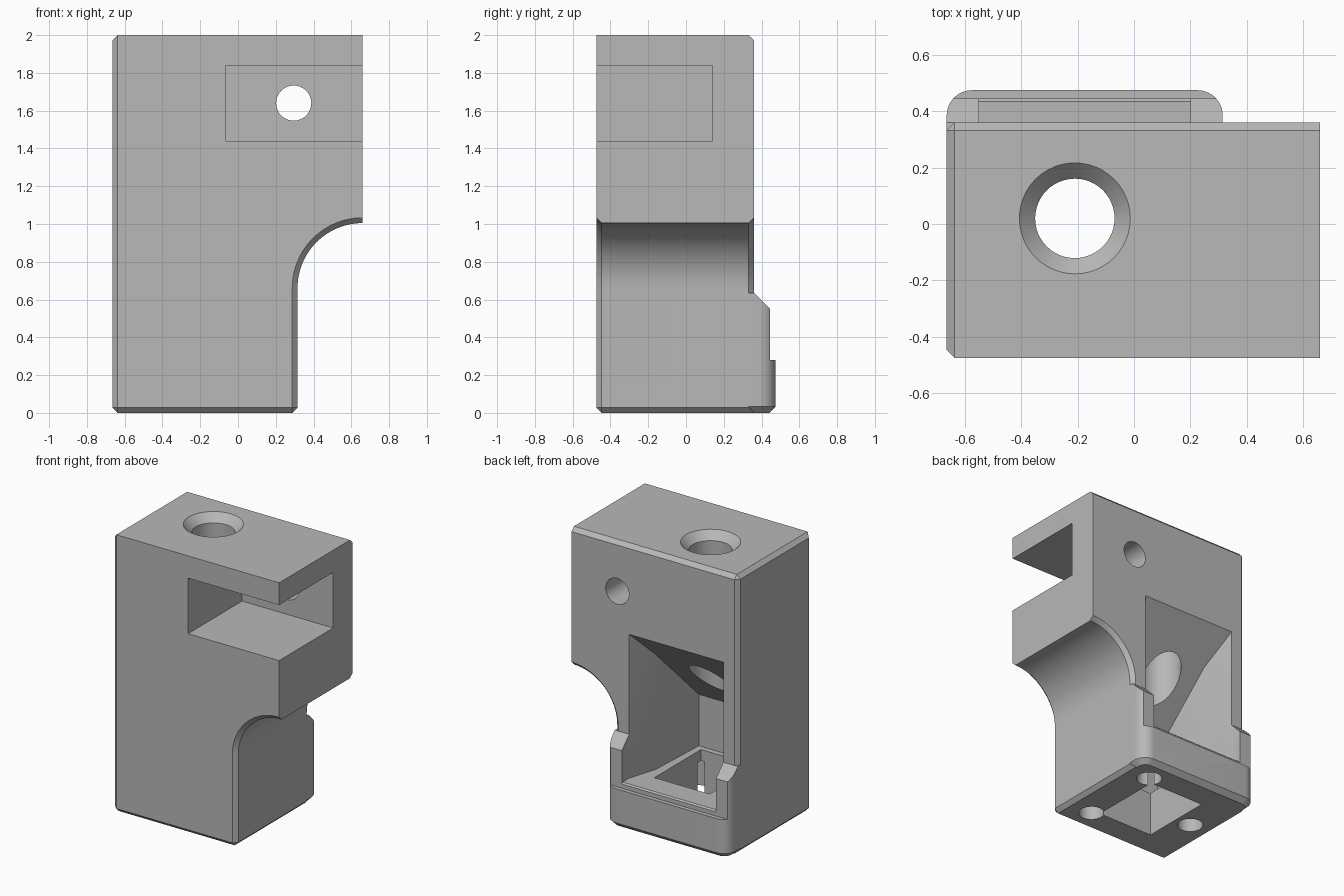
import bpy, bmesh, math
from mathutils import Vector

cube = bpy.data.objects.get("Cube")
if cube:
    bpy.data.objects.remove(cube, do_unlink=True)

grey = bpy.data.materials.new("mid_grey")
grey.use_nodes = True
colour = (0.48, 0.48, 0.48, 1)
grey.diffuse_color = colour
grey.node_tree.nodes["Principled BSDF"].inputs["Base Color"].default_value = colour

AXES = {"x": lambda a, b, d: (d, a, b),
        "y": lambda a, b, d: (a, d, b),
        "z": lambda a, b, d: (a, b, d)}


def link(name, bm):
    bmesh.ops.recalc_face_normals(bm, faces=bm.faces)
    mesh = bpy.data.meshes.new(name)
    bm.to_mesh(mesh)
    bm.free()
    mesh.materials.append(grey)
    obj = bpy.data.objects.new(name, mesh)
    bpy.context.collection.objects.link(obj)
    return obj


def prism(name, outline, axis, low, high, rule=None, width=0.03):
    """Extrude an outline along an axis and chamfer the edges picked by rule."""
    bm = bmesh.new()
    rings = [[bm.verts.new(AXES[axis](a, b, d)) for a, b in outline] for d in (low, high)]
    for ring in rings:
        bm.faces.new(ring)
    n = len(outline)
    for i in range(n):
        j = (i + 1) % n
        bm.faces.new((rings[0][i], rings[0][j], rings[1][j], rings[1][i]))
    bmesh.ops.recalc_face_normals(bm, faces=bm.faces)
    if rule:
        edges = [e for e in bm.edges if rule(e.verts[0].co, e.verts[1].co)]
        bmesh.ops.bevel(bm, geom=edges, offset=width, segments=1, affect="EDGES")
    return link(name, bm)


def arc(cx, cy, r, start, end, steps):
    angles = [math.radians(start + (end - start) * i / steps) for i in range(steps + 1)]
    return [(cx + r * math.cos(t), cy + r * math.sin(t)) for t in angles]


def box(name, x, y, z):
    return prism(name, [(x[0], y[0]), (x[1], y[0]), (x[1], y[1]), (x[0], y[1])], "z", *z)


def cylinder(name, a, b, r, axis, low, high):
    return prism(name, arc(a, b, r, 0, 360, 48)[:-1], axis, low, high)


def combine(target, other, operation):
    mod = target.modifiers.new(operation.lower(), "BOOLEAN")
    mod.operation, mod.solver, mod.object = operation, "EXACT", other
    bpy.context.view_layer.objects.active = target
    bpy.ops.object.modifier_apply(modifier=mod.name)
    bpy.data.objects.remove(other, do_unlink=True)


LEFT, RIGHT, STEP = -0.665, 0.66, 0.315
FRONT, BACK, TOP = -0.475, 0.36, 2.0


# Main block with the quarter-round relief on one side
def body_edges(a, b):
    def both(axis, value):
        return abs(a[axis] - value) < 1e-4 and abs(b[axis] - value) < 1e-4
    front, rear = both(1, FRONT), both(1, BACK)
    if both(0, LEFT) or (both(2, TOP) and rear):
        return True
    if both(2, 0):
        return not rear
    relief = max(a.z, b.z) < 1.02 and min(a.x, b.x) > STEP - 0.01
    return relief and (front or rear)


outline = [(LEFT, 0), (STEP, 0)] + arc(RIGHT, 0.66, RIGHT - STEP, 180, 90, 24)
outline += [(RIGHT, TOP), (LEFT, TOP)]
body = prism("bracket_body", outline, "y", FRONT, BACK, body_edges, 0.028)

# Rear foot: rounded plan trimmed to a stepped side profile
r = 0.09
plan = [(LEFT, 0), (STEP, 0)] + arc(STEP - r, 0.475 - r, r, 0, 90, 10)
plan += arc(LEFT + r, 0.475 - r, r, 90, 180, 10)
foot = prism("rear_foot", plan, "z", 0, 0.8,
             lambda a, b: max(a.z, b.z) < 1e-4 and max(a.y, b.y) > 1e-4, 0.035)
side = [(-0.1, -0.1), (0.6, -0.1), (0.6, 0.28), (0.445, 0.28), (0.445, 0.55),
        (BACK, 0.635), (-0.1, 0.635)]
combine(foot, prism("foot_profile", side, "x", -1, 1), "INTERSECT")
combine(body, foot, "UNION")

# Rear cavity: sloping ceiling and walls that taper towards the front
side = [(0.7, 0.055), (0.435, 0.32), (-0.31, 0.32), (-0.31, 0.69), (BACK, 1.355), (0.7, 1.355)]
cavity = prism("cavity", side, "x", -1, 1)
plan = [(-0.55, 0.8), (-0.55, 0.36), (-0.485, 0.15), (-0.46, -0.4),
        (0.11, -0.4), (0.135, 0.15), (0.2, 0.36), (0.2, 0.8)]
combine(cavity, prism("cavity_plan", plan, "z", -0.5, 1.8), "INTERSECT")
combine(body, cavity, "DIFFERENCE")

# Side slot, floor opening and drilled holes
cutters = [
    box("side_slot", (-0.065, 1), (-0.8, 0.14), (1.44, 1.84)),
    box("floor_opening", (-0.37, 0.07), (-0.27, 0.26), (-0.2, 0.5)),
    cylinder("cross_hole", 0.295, 1.64, 0.093, "y", 0.05, 0.6),
    cylinder("top_hole", -0.21, 0.02, 0.141, "z", 0.6, 2.2),
]
for x, y in ((0.12, 0.3), (0.12, -0.3), (-0.49, 0)):
    cutters.append(cylinder("screw_hole", x, y, 0.085, "z", -0.2, 0.24))

# Countersink around the top hole
bm = bmesh.new()
bmesh.ops.create_cone(bm, cap_ends=True, segments=48, radius1=0.137, radius2=0.257, depth=0.12)
bmesh.ops.translate(bm, verts=bm.verts, vec=Vector((-0.21, 0.02, TOP)))
cutters.append(link("countersink", bm))

for cutter in cutters:
    combine(body, cutter, "DIFFERENCE")

body.data.materials.clear()
body.data.materials.append(grey)
bpy.ops.object.select_all(action="DESELECT")
body.select_set(True)
bpy.context.view_layer.objects.active = body
bpy.ops.object.shade_smooth_by_angle(angle=math.radians(25))
